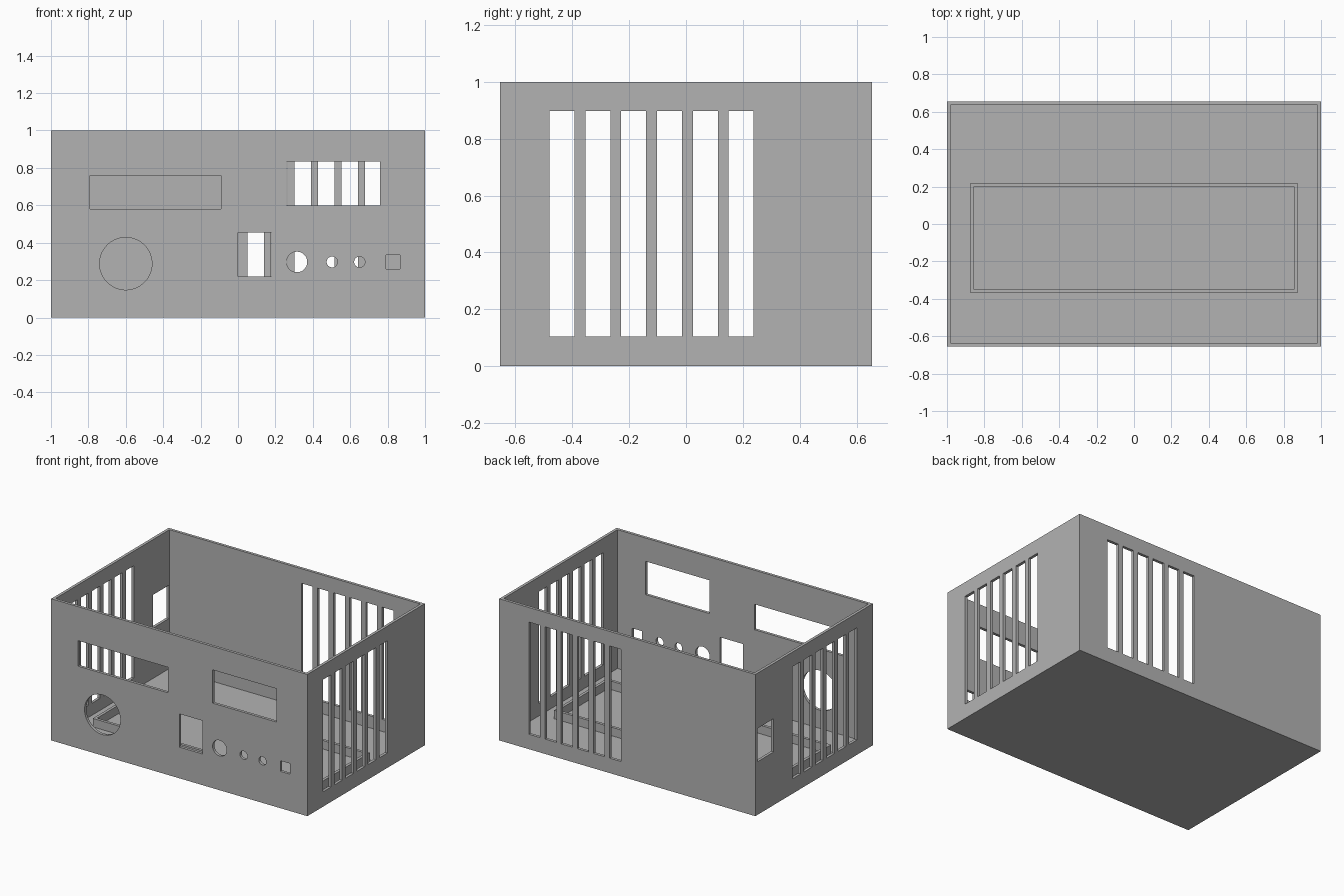
import bpy
from math import radians
from mathutils import Vector

if "Cube" in bpy.data.objects:
    bpy.data.objects.remove(bpy.data.objects["Cube"], do_unlink=True)

gray = bpy.data.materials.new("plain gray")
gray.use_nodes = True
gray.diffuse_color = (0.45, 0.45, 0.45, 1)
gray.node_tree.nodes["Principled BSDF"].inputs["Base Color"].default_value = (0.45, 0.45, 0.45, 1)

W, D, H = 2.0, 1.31, 1.0   # outer size
T = 0.02                   # wall thickness
X, Y = W / 2, D / 2


def box(name, lo, hi):
    lo, hi = Vector(lo), Vector(hi)
    bpy.ops.mesh.primitive_cube_add(size=1, location=(lo + hi) / 2)
    ob = bpy.context.object
    ob.name = name
    ob.scale = hi - lo
    bpy.ops.object.transform_apply(location=True, rotation=True, scale=True)
    ob.data.materials.append(gray)
    return ob


def cut(target, cutters):
    # Subtract every cutter, then discard it
    for c in cutters:
        m = target.modifiers.new("cut", 'BOOLEAN')
        m.operation, m.solver, m.object = 'DIFFERENCE', 'EXACT', c
        bpy.ops.object.select_all(action='DESELECT')
        bpy.context.view_layer.objects.active = target
        target.select_set(True)
        bpy.ops.object.modifier_apply(modifier=m.name)
        bpy.data.objects.remove(c, do_unlink=True)


def front_window(x0, x1, z0, z1):
    return box("window_cutter", (x0, -Y - T, z0), (x1, -Y + 2 * T, z1))


def front_hole(x, z, r):
    bpy.ops.mesh.primitive_cylinder_add(vertices=64, radius=r, depth=4 * T,
                                        location=(x, -Y, z), rotation=(radians(90), 0, 0))
    bpy.context.object.data.materials.append(gray)
    return bpy.context.object


# Open-topped case
case = box("case", (-X, -Y, 0), (X, Y, H))
cutters = [box("hollow_cutter", (-X + T, -Y + T, T), (X - T, Y - T, H + T))]

# Front panel: display windows, switch opening, square port and round holes
for w in [(-0.79, -0.09, 0.58, 0.76), (0.26, 0.76, 0.6, 0.835),
          (0, 0.18, 0.22, 0.455), (0.79, 0.865, 0.26, 0.335)]:
    cutters.append(front_window(*w))
for h in [(-0.6, 0.288, 0.14), (0.315, 0.297, 0.055), (0.503, 0.297, 0.029), (0.65, 0.297, 0.029)]:
    cutters.append(front_hole(*h))

# Ventilation slots in both sides and the back
PITCH, SLOT, Z0, Z1 = 0.126, 0.088, 0.105, 0.897
for i in range(6):
    y = -0.48 + i * PITCH
    for s in (-X, X):
        cutters.append(box("side_slot_cutter", (s - 2 * T, y, Z0), (s + 2 * T, y + SLOT, Z1)))
    x = 0.05 + i * PITCH
    cutters.append(box("back_slot_cutter", (x, Y - 2 * T, Z0), (x + SLOT, Y + T, Z1)))

# Cable opening at the rear of the right side
cutters.append(box("cable_cutter", (-X - T, 0.45, 0.375), (-X + 2 * T, 0.63, 0.61)))
cut(case, cutters)

# Low rectangular rim standing on the floor
rim = box("floor_rim", (-0.875, -0.37, T), (0.875, 0.22, 0.08))
cut(rim, [box("rim_cutter", (-0.855, -0.35, 0), (0.855, 0.2, 0.1))])

for ob in (case, rim):
    bpy.ops.object.select_all(action='DESELECT')
    bpy.context.view_layer.objects.active = ob
    ob.select_set(True)
    bpy.ops.object.shade_smooth_by_angle(angle=radians(30))
